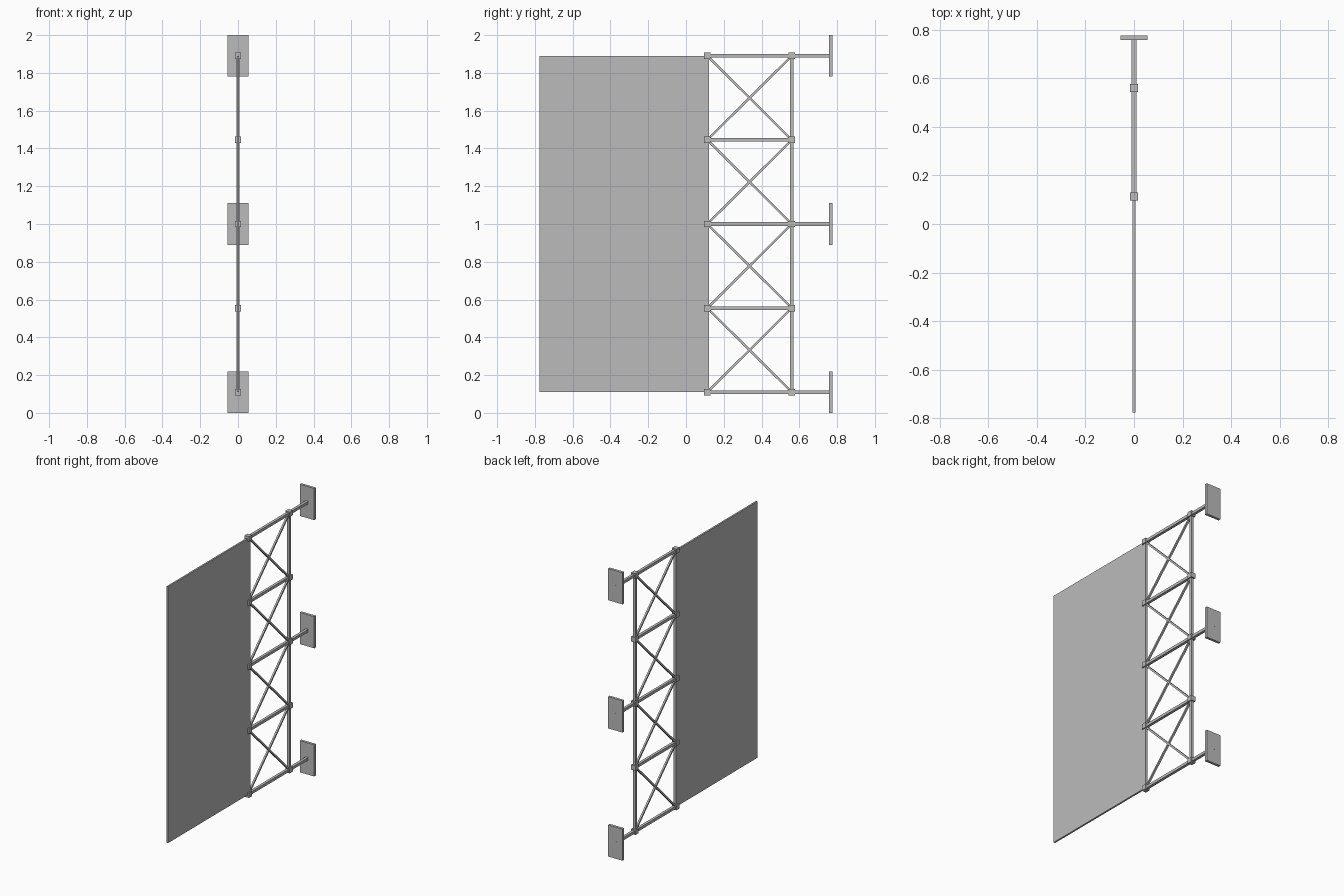
import bpy
from mathutils import Vector

cube = bpy.data.objects.get("Cube")
if cube:
    bpy.data.objects.remove(cube)

steel = bpy.data.materials.new("grey_steel")
steel.use_nodes = True
GREY = (0.5, 0.5, 0.5, 1)
steel.diffuse_color = GREY
steel.node_tree.nodes["Principled BSDF"].inputs["Base Color"].default_value = GREY


def box(name, center, size):
    bpy.ops.mesh.primitive_cube_add(size=1, location=center)
    ob = bpy.context.object
    ob.name = name
    ob.scale = size
    bpy.ops.object.transform_apply(location=False, rotation=False, scale=True)
    ob.data.materials.append(steel)
    return ob


def bar(name, start, end, thick):
    """Square bar in the x = 0 plane between two (y, z) points."""
    a, b = Vector((0, *start)), Vector((0, *end))
    d = b - a
    ob = box(name, (a + b) / 2, (thick, thick, d.length))
    ob.rotation_euler = (d.to_track_quat('Z', 'X').to_euler()
                         if abs(d.z) < 0 else (-Vector((d.z, d.y)).angle_signed(Vector((1, 0))) * -1, 0, 0))
    return ob


INNER, OUTER, BACK = 0.113, 0.56, 0.775
LEVELS = [0.11 + 0.445 * i for i in range(5)]
BOTTOM, TOP = LEVELS[0], LEVELS[-1]

# Flat sign panel
box("panel", (0, (INNER - BACK) / 2, 1), (0.012, INNER + BACK, TOP - BOTTOM))

# Upright chords of the truss
bar("inner_chord", (INNER, BOTTOM), (INNER, TOP), 0.018)
bar("outer_chord", (OUTER, BOTTOM), (OUTER, TOP), 0.018)

for i, z in enumerate(LEVELS):
    # Rungs; every second one reaches back to a wall plate
    anchored = i % 2 == 0
    bar("rung", (INNER, z), (BACK + 0.001 if anchored else OUTER, z), 0.019)
    if anchored:
        box("wall_plate", (0, BACK - 0.009, z), (0.11, 0.018, 0.22))
    # Joint blocks
    for y in (INNER, OUTER):
        box("joint_block", (0, y, z), (0.034, 0.034, 0.034))

# Crossed braces in each bay
for low, high in zip(LEVELS, LEVELS[1:]):
    bar("rising_brace", (INNER, low), (OUTER, high), 0.012)
    bar("falling_brace", (INNER, high), (OUTER, low), 0.012)
